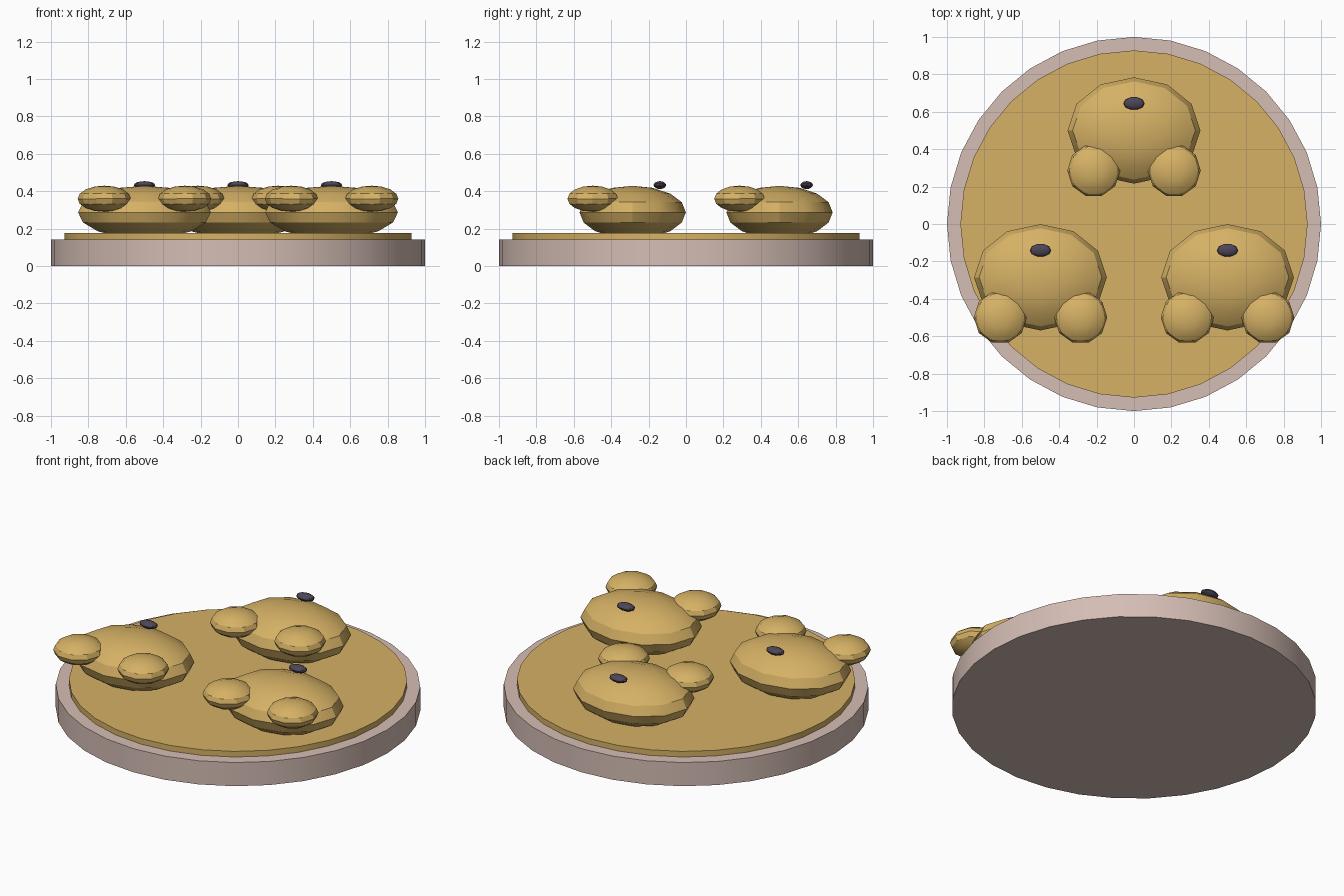
import bpy
import math

if "Cube" in bpy.data.objects:
    bpy.data.objects.remove(bpy.data.objects["Cube"])


def material(name, color):
    m = bpy.data.materials.new(name)
    m.diffuse_color = (*color, 1)
    m.use_nodes = True
    m.node_tree.nodes["Principled BSDF"].inputs["Base Color"].default_value = m.diffuse_color
    return m


gold = material("golden", (0.67, 0.44, 0.13))
clay = material("pale_clay", (0.66, 0.51, 0.46))
dark = material("dark_violet", (0.075, 0.06, 0.095))


def finish(name, mat):
    ob = bpy.context.object
    ob.name = name
    ob.data.materials.append(mat)
    bpy.ops.object.transform_apply(location=False, rotation=True, scale=True)
    bpy.ops.object.shade_smooth_by_angle(angle=math.radians(30))
    return ob


def disc(name, mat, radius, z0, z1):
    bpy.ops.mesh.primitive_cylinder_add(vertices=32, radius=radius, depth=z1 - z0,
                                        location=(0, 0, (z0 + z1) / 2))
    return finish(name, mat)


def ellipsoid(name, mat, loc, scale, segments):
    # a quarter turn puts the first meridian on the x axis
    bpy.ops.mesh.primitive_uv_sphere_add(segments=segments, ring_count=8, radius=1,
                                         location=loc, rotation=(0, 0, math.pi / 2))
    ob = bpy.context.object
    bpy.ops.object.transform_apply(location=False, rotation=True, scale=False)
    ob.scale = scale
    return finish(name, mat)


# Round base and the raised layer on it
disc("base_plate", clay, 1.0, 0.0, 0.143)
disc("top_layer", gold, 0.928, 0.143, 0.177)

# Three flattened figures: body, two side lobes and a dark button
for i, (x, y) in enumerate([(-0.5, -0.285), (0.5, -0.285), (0, 0.5)], 1):
    ellipsoid(f"body_{i}", gold, (x, y, 0.287), (0.355, 0.284, 0.142), 12)
    for side, label in ((-1, "left"), (1, "right")):
        ellipsoid(f"{label}_lobe_{i}", gold, (x + side * 0.215, y - 0.214, 0.36),
                  (0.142, 0.142, 0.07), 10)
    ellipsoid(f"button_{i}", dark, (x, y + 0.145, 0.433), (0.057, 0.035, 0.021), 10)
